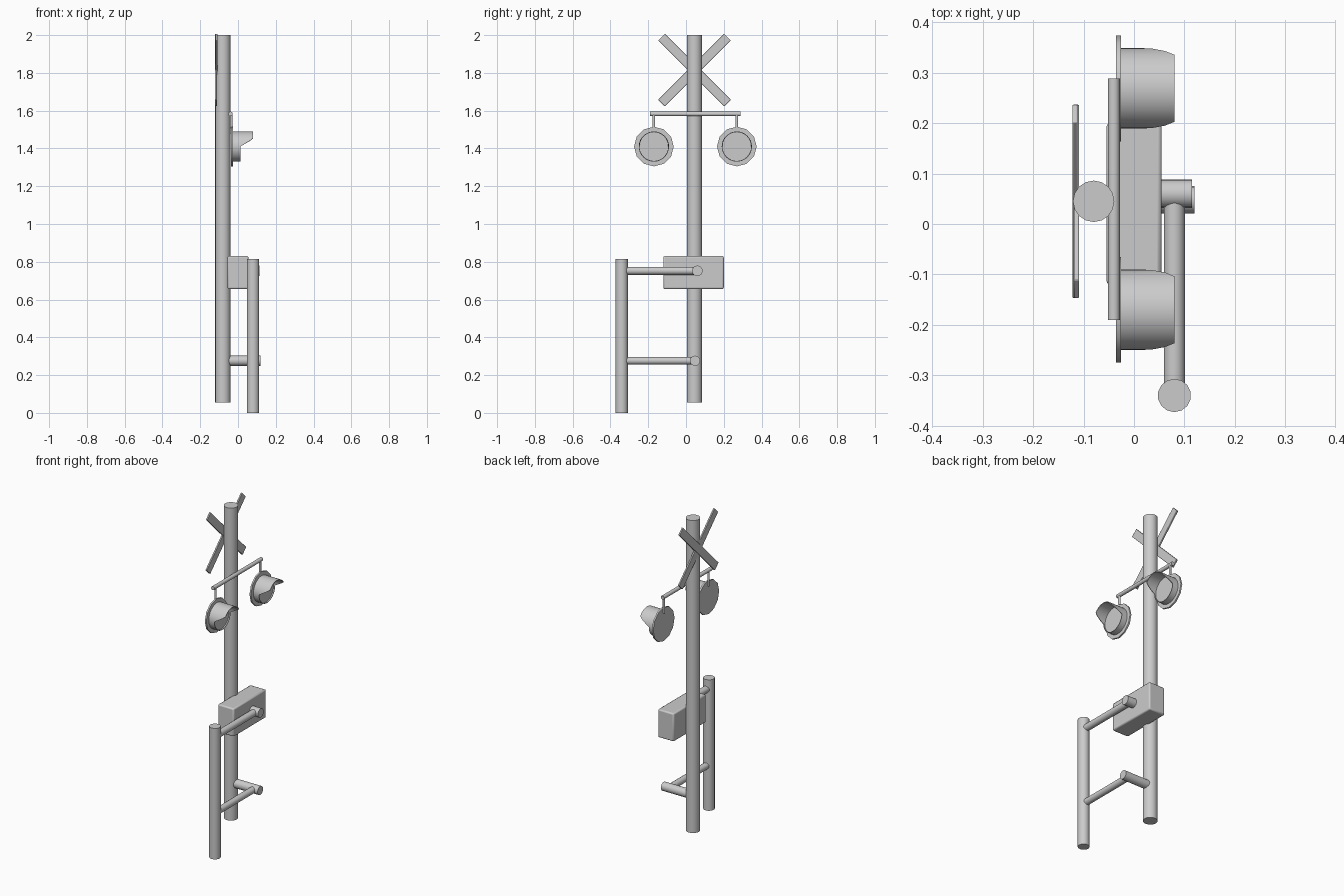
import bpy, bmesh, math
from mathutils import Vector

cube = bpy.data.objects.get("Cube")
if cube:
    bpy.data.objects.remove(cube, do_unlink=True)

grey = bpy.data.materials.new("plain grey")
grey.use_nodes = True
GREY = (0.6, 0.6, 0.6, 1)
grey.diffuse_color = GREY
grey.node_tree.nodes["Principled BSDF"].inputs["Base Color"].default_value = GREY


def finish(name, bm):
    bmesh.ops.recalc_face_normals(bm, faces=bm.faces)
    mesh = bpy.data.meshes.new(name)
    bm.to_mesh(mesh)
    bm.free()
    mesh.materials.append(grey)
    ob = bpy.data.objects.new(name, mesh)
    bpy.context.collection.objects.link(ob)
    bpy.ops.object.select_all(action='DESELECT')
    ob.select_set(True)
    bpy.context.view_layer.objects.active = ob
    bpy.ops.object.shade_smooth_by_angle(angle=math.radians(40))
    return ob


def rod(name, start, end, radius, sides=16):
    a, b = Vector(start), Vector(end)
    bm = bmesh.new()
    bmesh.ops.create_cone(bm, cap_ends=True, segments=sides, radius1=radius,
                          radius2=radius, depth=(b - a).length)
    bm.transform((b - a).to_track_quat('Z', 'Y').to_matrix().to_4x4())
    bmesh.ops.translate(bm, verts=bm.verts, vec=(a + b) / 2)
    return finish(name, bm)


def box(name, centre, size, bevel, angle=0):
    bm = bmesh.new()
    bmesh.ops.create_cube(bm, size=1)
    bmesh.ops.scale(bm, verts=bm.verts, vec=size)
    ob = finish(name, bm)
    ob.location = centre
    ob.rotation_euler.x = angle
    mod = ob.modifiers.new("soft edges", 'BEVEL')
    mod.width = bevel
    mod.segments = 2
    return ob


def hood(name, y, z, radius, wall, sides=32):
    # Tube with a short lower lip and a peak reaching forward on top
    bm = bmesh.new()
    rings = []
    for r, front in ((radius, False), (radius, True), (radius - wall, True), (radius - wall, False)):
        ring = []
        for i in range(sides):
            t = 2 * math.pi * i / sides
            up = radius * math.sin(t)
            reach = 0.012 + 0.068 * min(max(up / 0.042, 0), 1)
            ring.append(bm.verts.new((reach if front else -0.03,
                                      y + r * math.cos(t), z + r * math.sin(t))))
        rings.append(ring)
    for a, b in zip(rings, rings[1:] + rings[:1]):
        for i in range(sides):
            j = (i + 1) % sides
            bm.faces.new((a[i], a[j], b[j], b[i]))
    return finish(name, bm)


# Main pole
PX, PY = -0.08, 0.045
rod("main_pole", (PX, PY, 0.055), (PX, PY, 2), 0.041)

# Crossed boards behind the pole
for side, x in ((1, -0.117), (-1, -0.114)):
    box(f"crossed_board_{'a' if side > 0 else 'b'}", (x, PY, 1.815),
        (0.01, 0.494, 0.05), 0.002, side * math.pi / 4)

# Lamp bar with two hanging hooded lamps
rod("lamp_bar", (-0.04, -0.19, 1.583), (-0.04, 0.288, 1.583), 0.012, 12)
for label, y in (("right", -0.17), ("left", 0.269)):
    rod(f"lamp_hanger_{label}", (-0.036, y, 1.583), (-0.036, y, 1.48), 0.007, 10)
    rod(f"lamp_backplate_{label}", (-0.036, y, 1.41), (-0.026, y, 1.41), 0.105, 12)
    hood(f"lamp_hood_{label}", y, 1.41, 0.08, 0.004)
    rod(f"lamp_lens_{label}", (-0.028, y, 1.41), (0.004, y, 1.41), 0.077, 32)

# Control box
box("control_box", (0, 0.04, 0.743), (0.11, 0.32, 0.175), 0.008)

# Short post with two arms and their pivots
rod("short_post", (0.08, -0.34, 0), (0.08, -0.34, 0.815), 0.033, 14)
rod("upper_arm", (0.08, -0.34, 0.752), (0.08, 0.05, 0.752), 0.021)
rod("lower_arm", (0.08, -0.34, 0.276), (0.08, 0.045, 0.276), 0.02)
rod("upper_pivot", (0.04, 0.06, 0.752), (0.115, 0.06, 0.752), 0.028)
rod("lower_pivot", (PX, 0.048, 0.276), (0.12, 0.048, 0.276), 0.027)
